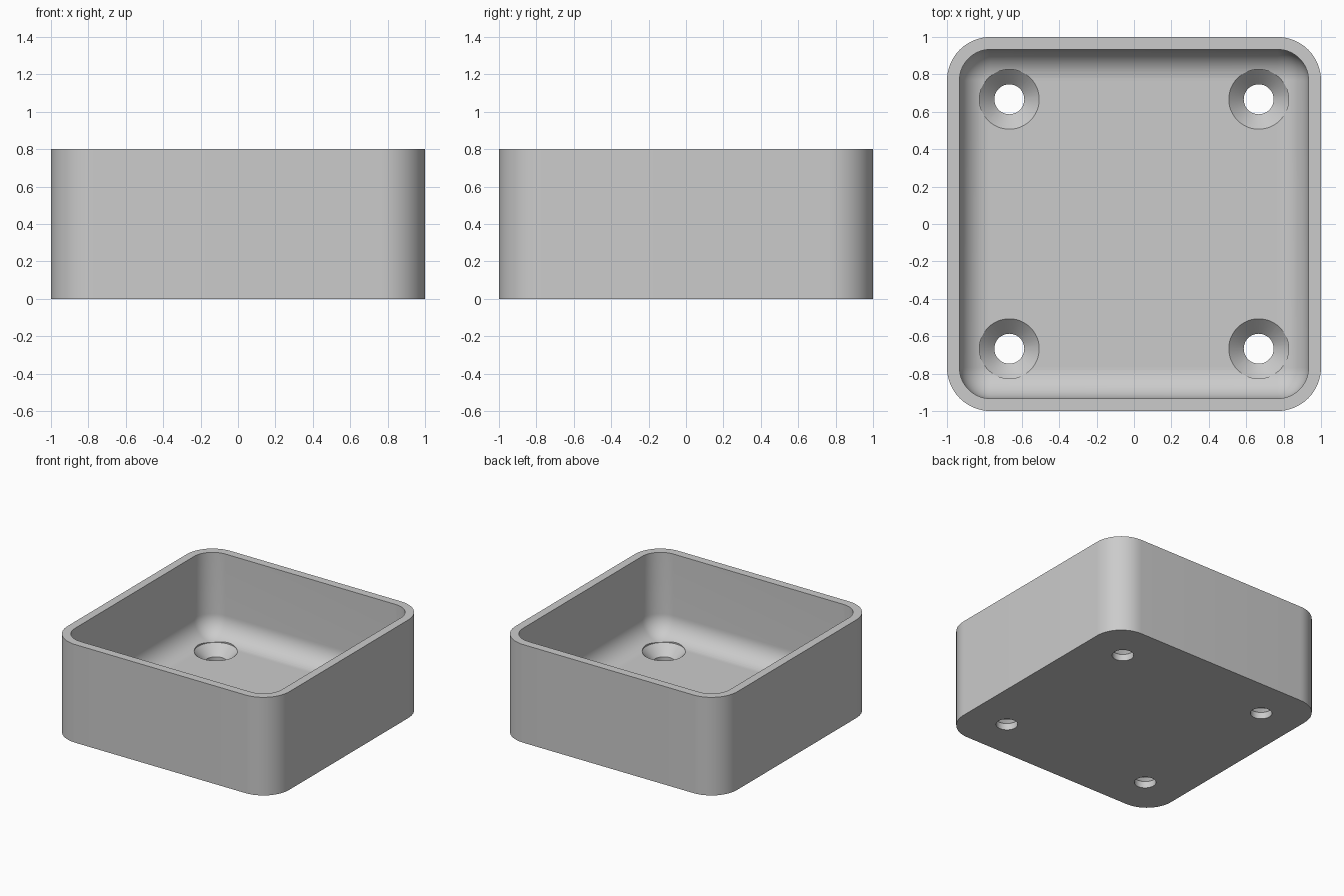
import bpy
import bmesh
from math import sin, cos, pi, radians

HEIGHT, WALL, FLOOR = 0.8, 0.0667, 0.1333
OUTER_R, STEPS = 0.2333, 16
FILLET = OUTER_R - WALL
HOLE_AT, HOLE_R, SINK_R = 0.6667, 0.08, 0.16

if "Cube" in bpy.data.objects:
    bpy.data.objects.remove(bpy.data.objects["Cube"], do_unlink=True)

grey = bpy.data.materials.new("plain grey")
grey.use_nodes = True
grey.diffuse_color = (0.6, 0.6, 0.6, 1)
grey.node_tree.nodes["Principled BSDF"].inputs["Base Color"].default_value = (0.6, 0.6, 0.6, 1)


def make_object(name, bm):
    bmesh.ops.remove_doubles(bm, verts=bm.verts, dist=0.0001)
    bmesh.ops.recalc_face_normals(bm, faces=bm.faces)
    mesh = bpy.data.meshes.new(name)
    bm.to_mesh(mesh)
    bm.free()
    mesh.materials.append(grey)
    obj = bpy.data.objects.new(name, mesh)
    bpy.context.collection.objects.link(obj)
    return obj


def rounded_square(bm, inset, z):
    """Ring of vertices: a square with round corners, inset from the outside."""
    centre, r = 1 - OUTER_R, max(OUTER_R - inset, 0)
    ring = []
    for corner, (sx, sy) in enumerate(((1, 1), (-1, 1), (-1, -1), (1, -1))):
        for i in range(STEPS + 1):
            a = (corner + i / STEPS) * pi / 2
            ring.append(bm.verts.new((sx * centre + r * cos(a), sy * centre + r * sin(a), z)))
    return ring


def circle(bm, x, y, r, z, count=48):
    return [bm.verts.new((x + r * cos(2 * pi * i / count), y + r * sin(2 * pi * i / count), z))
            for i in range(count)]


def loft(bm, rings):
    """Skin neighbouring rings and cap both ends."""
    for low, high in zip(rings, rings[1:]):
        for i in range(len(low)):
            j = (i + 1) % len(low)
            bm.faces.new((low[i], low[j], high[j], high[i]))
    bm.faces.new(rings[0])
    bm.faces.new(rings[-1])


# Tray: outer wall, flat rim, inner wall and a filleted floor
bm = bmesh.new()
profile = [(0, 0), (0, HEIGHT), (WALL, HEIGHT)]
for i in range(STEPS + 1):
    a = i / STEPS * pi / 2
    profile.append((WALL + FILLET * (1 - cos(a)), FLOOR + FILLET * (1 - sin(a))))
loft(bm, [rounded_square(bm, inset, z) for inset, z in profile])
tray = make_object("tray", bm)

# Countersunk screw holes
bm = bmesh.new()
for x in (-HOLE_AT, HOLE_AT):
    for y in (-HOLE_AT, HOLE_AT):
        loft(bm, [circle(bm, x, y, r, z) for r, z in (
            (HOLE_R, -0.1), (HOLE_R, FLOOR - 0.08), (SINK_R, FLOOR), (SINK_R, 0.5))])
cutter = make_object("screw_hole_cutter", bm)
cutter.hide_render = True

cut = tray.modifiers.new("screw holes", 'BOOLEAN')
cut.operation = 'DIFFERENCE'
cut.solver = 'EXACT'
cut.object = cutter

bpy.ops.object.select_all(action='DESELECT')
tray.select_set(True)
bpy.context.view_layer.objects.active = tray
bpy.ops.object.modifier_apply(modifier=cut.name)
bpy.data.objects.remove(cutter, do_unlink=True)
bpy.ops.object.shade_smooth_by_angle(angle=radians(30))
